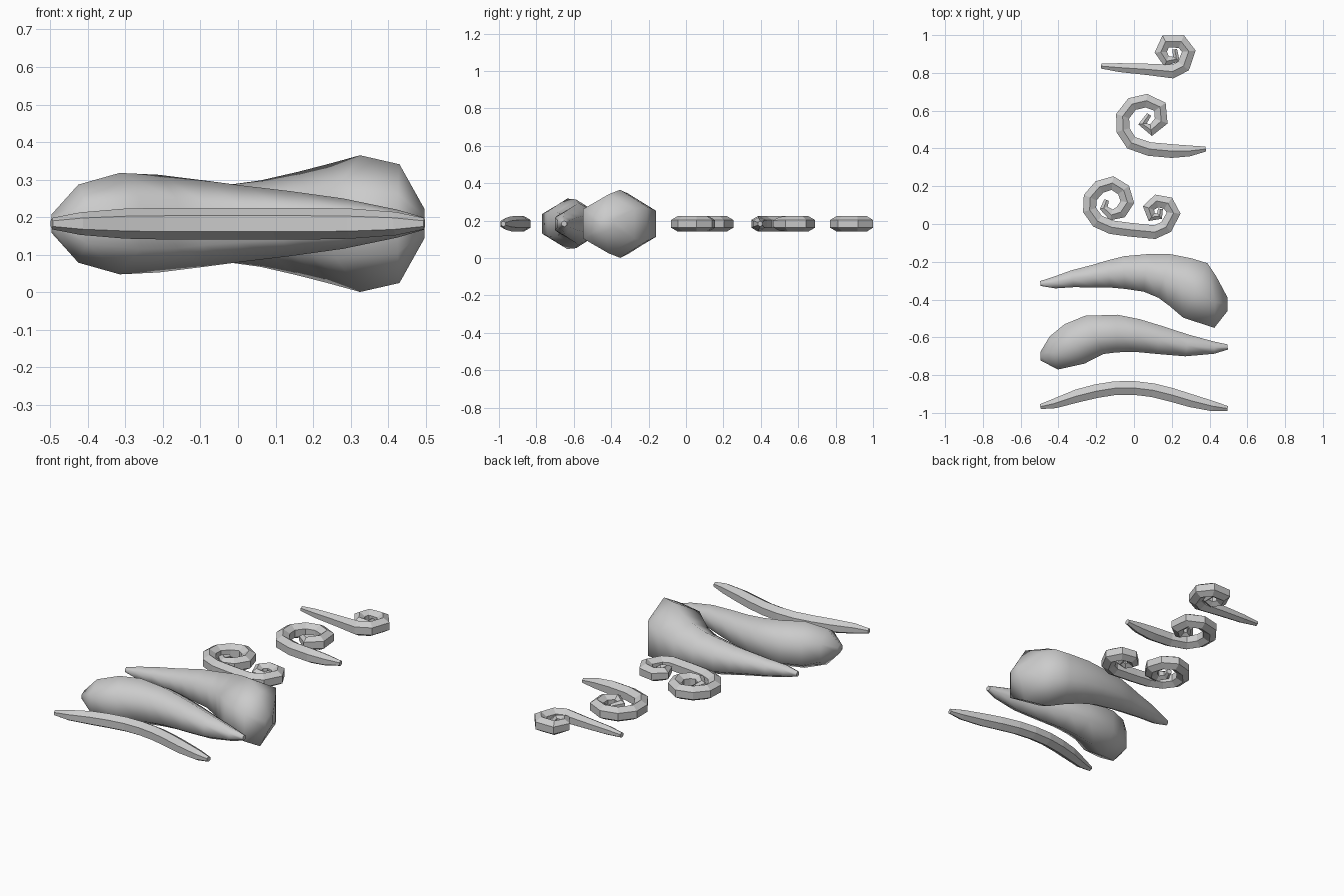
import bpy, bmesh, math
from mathutils import Vector

Z = 0.183   # height of every centreline
R = 0.042   # radius of the thin strands


def strand(name, pts, smooth=False, end_angles=None):
    """Hexagonal tube through (x, y, radius) points, with capped ends."""
    bm = bmesh.new()
    rings = []
    n = len(pts)
    angles = end_angles or {}
    for i, (x, y, r) in enumerate(pts):
        a, b = pts[max(i - 1, 0)], pts[min(i + 1, n - 1)]
        t = math.atan2(b[1] - a[1], b[0] - a[0])
        t = math.radians(angles[i]) if i in angles else t
        side = Vector((-math.sin(t), math.cos(t), 0))
        ring = []
        for k in range(6):
            w = math.radians(30 + 60 * k)
            ring.append(bm.verts.new(Vector((x, y, Z)) + side * r * math.cos(w)
                                     + Vector((0, 0, r * math.sin(w)))))
        rings.append(ring)
    for p, q in zip(rings, rings[1:]):
        for k in range(6):
            j = (k + 1) % 6
            bm.faces.new((p[k], p[j], q[j], q[k]))
    bm.faces.new(rings[0])
    bm.faces.new(rings[-1])
    bmesh.ops.recalc_face_normals(bm, faces=bm.faces)
    me = bpy.data.meshes.new(name)
    bm.to_mesh(me)
    bm.free()
    ob = bpy.data.objects.new(name, me)
    bpy.context.collection.objects.link(ob)
    if smooth:
        bpy.ops.object.select_all(action='DESELECT')
        ob.select_set(True)
        bpy.context.view_layer.objects.active = ob
        bpy.ops.object.shade_smooth_by_angle(angle=math.radians(66))


# thin bowed strand
strand("thin_strand", [
    (-.496, -.967, .015), (-.42, -.95, .03), (-.3, -.91, .04), (-.2, -.885, R),
    (-.1, -.869, R), (0, -.868, R), (.1, -.88, R), (.2, -.905, R),
    (.3, -.935, .04), (.42, -.965, .031), (.496, -.977, .015)])

# medium lock, thick at the left
strand("medium_lock", [
    (-.496, -.7, .025), (-.425, -.683, .104), (-.315, -.635, .135), (-.21, -.587, .13),
    (-.09, -.58, .115), (.015, -.59, .101), (.135, -.614, .087), (.28, -.643, .067),
    (.425, -.655, .037), (.496, -.651, .016)], True, {0: 0, 1: 14, 2: 27, 3: 26})

# large lock, thick at the right
strand("large_lock", [
    (-.496, -.315, .015), (-.42, -.31, .036), (-.325, -.29, .052), (-.21, -.276, .07),
    (-.135, -.265, .083), (-.05, -.257, .1), (.06, -.259, .115), (.16, -.275, .138),
    (.245, -.307, .16), (.325, -.352, .182), (.43, -.413, .158), (.496, -.425, .04)],
    True, {9: -24, 10: -2, 11: 0})

# strand curled at both ends
strand("double_curl", [
    (-.145, .127, .015), (-.16, .085, .025), (-.12, .048, .034), (-.07, .063, .04),
    (-.035, .116, R), (-.055, .18, R), (-.114, .217, R), (-.183, .196, R),
    (-.232, .14, R), (-.235, .074, R), (-.193, .015, R), (-.12, -.017, R),
    (-.024, -.03, R), (.11, -.043, R), (.17, -.016, R), (.21, .058, R),
    (.18, .11, R), (.12, .122, .04), (.077, .085, .036), (.093, .037, .03),
    (.135, .042, .022), (.14, .08, .015)])

# strand curled at the left
strand("left_curl", [
    (.38, .397, .015), (.295, .387, .033), (.2, .386, R), (.08, .397, R),
    (-.015, .43, R), (-.058, .497, R), (-.06, .571, R), (-.01, .635, R),
    (.066, .653, R), (.138, .62, R), (.144, .545, R), (.09, .497, .036),
    (.045, .53, .026), (.08, .58, .015)])

# strand curled at the right
strand("right_curl", [
    (-.174, .836, .015), (-.077, .828, .027), (.08, .818, .035), (.204, .807, R),
    (.262, .836, R), (.29, .915, R), (.25, .966, R), (.167, .966, .041),
    (.142, .91, .038), (.172, .862, .034), (.225, .873, .024), (.215, .925, .015)])
